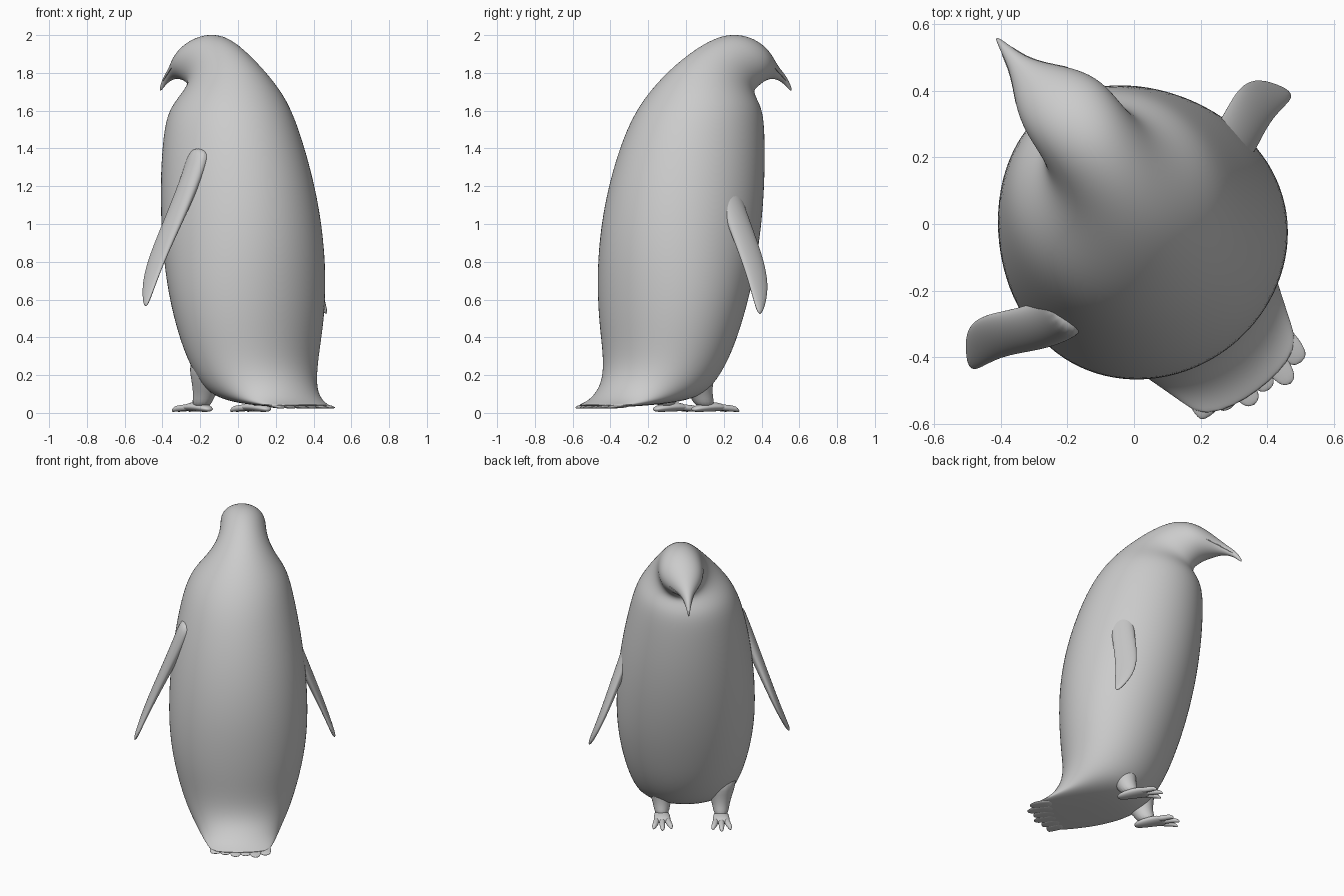
import bpy
import bmesh
from math import sin, cos, pi, radians
from mathutils import Vector

if "Cube" in bpy.data.objects:
    bpy.data.objects.remove(bpy.data.objects["Cube"])

TURN = radians(36.5)  # the bird looks off to one side

grey = bpy.data.materials.new("plain grey")
grey.use_nodes = True
tone = (0.6, 0.6, 0.6, 1)
grey.diffuse_color = tone
grey.node_tree.nodes["Principled BSDF"].inputs["Base Color"].default_value = tone


def loft(name, rings, sides=16, levels=2):
    """Skin elliptical rings given as (centre, half axis u, half axis v)."""
    bm = bmesh.new()
    angles = [2 * pi * i / sides for i in range(sides)]
    loops = []
    for centre, u, v in rings:
        centre, u, v = Vector(centre), Vector(u), Vector(v)
        loops.append([bm.verts.new(centre + u * cos(a) + v * sin(a)) for a in angles])
    for low, high in zip(loops, loops[1:]):
        for i in range(sides):
            j = (i + 1) % sides
            bm.faces.new((low[i], low[j], high[j], high[i]))
    bm.faces.new(loops[0][::-1])
    bm.faces.new(loops[-1])
    bmesh.ops.recalc_face_normals(bm, faces=bm.faces)
    mesh = bpy.data.meshes.new(name)
    bm.to_mesh(mesh)
    bm.free()
    mesh.shade_smooth()
    mesh.materials.append(grey)
    obj = bpy.data.objects.new(name, mesh)
    obj.rotation_euler.z = TURN
    bpy.context.collection.objects.link(obj)
    smooth = obj.modifiers.new("smooth", 'SUBSURF')
    smooth.levels = smooth.render_levels = levels
    return obj


def flat_loft(name, path, sides=8):
    """Loft along y through (position, half width, half height) stations."""
    return loft(name, [(p, (w, 0, 0), (0, 0, h)) for p, w, h in path], sides)


def torso_ring(z):
    """Back y, back z, front y, front z and half width of the barrel body."""
    rise = (z - .75) ** 2
    taper, lean = (.16, .28) if z > .75 else (.33, .14)
    front = .44 - .17 * (z - 1.5) ** 2
    return (lean * rise - .475, z, front, z, .44 - taper * rise)


# Beak tip over the crown to the nape: back point, front point (y, z), half width
head = [
    (.7, 1.71, .69, 1.7, .004), (.665, 1.775, .65, 1.74, .015),
    (.6, 1.83, .6, 1.765, .03), (.545, 1.88, .55, 1.77, .06),
    (.475, 1.94, .5, 1.76, .105), (.39, 1.99, .45, 1.745, .135),
    (.28, 2.01, .415, 1.72, .143), (.17, 1.985, .39, 1.7, .147),
    (.05, 1.925, .385, 1.68, .165), (-.08, 1.83, .39, 1.66, .215),
    (-.2, 1.7, .415, 1.62, .29)]
torso = [torso_ring(1.55 - .18 * i) for i in range(8)]
tail = [
    (-.468, .18, .09, .125, .32), (-.525, .11, -.02, .07, .275),
    (-.575, .07, -.2, .045, .24), (-.615, .05, -.4, .033, .205),
    (-.63, .04, -.57, .025, .175)]

rings = []
for back_y, back_z, front_y, front_z, width in head + torso + tail:
    # The head sits slightly to the left of the neck line
    x = .04 * min(1, 7 * width) * max(0, 2 * back_z - 3)
    back, front = Vector((x, back_y, back_z)), Vector((x, front_y, front_z))
    rings.append(((back + front) / 2, (front - back) / 2, (width, 0, 0)))
loft("body", rings, sides=24)

# Ragged tail feather tips
for k, reach in enumerate((-.6, -.62, -.655, -.645, -.67, -.635)):
    x = .062 * (k - 2.5)
    flat_loft("tail_feather", [((x * .9, -.48, .042), .05, .016),
                               ((x, -.58, .034), .045, .011),
                               ((x, reach, .026), .03, .005)])

for side, label in ((1, "left"), (-1, "right")):
    # Flipper: hangs out and down, bowed forward, tapering to the tip
    wing = []
    for step in range(9):
        t = step / 8
        x = side * (.29 + .34 * t) - .02
        y = .08 * sin(2.6 * t * t) - .05 + .045 * side
        z = 1.4 - (.86 + .02 * side) * t
        chord = .06 * (1 - t ** 8) + .015
        thick = side * (.045 - .035 * t)
        wing.append(((x, y, z), (0, chord, 0), (thick, 0, abs(thick) / 2)))
    loft(label + "_flipper", wing)

    # Short leg running into the belly
    x = .185 * side - .033
    y = -.012 - .01 * side
    leg = [(-.05, .3, .12), (-.03, .17, .085), (.01, .09, .052), (.04, .025, .048)]
    loft(label + "_leg", [((x, y + shift, z), (r, 0, 0), (0, r * 1.2, 0))
                          for shift, z, r in leg])

    # Foot pad with three toes
    flat_loft(label + "_foot_pad", [((x, y - .05, .018), .025, .012),
                                    ((x, y, .026), .045, .024),
                                    ((x, y + .09, .036), .058, .03),
                                    ((x, y + .16, .025), .06, .018)])
    for t in (-1, 0, 1):
        tip = y + .245 - .025 * abs(t)
        flat_loft(label + "_toe", [((x + .03 * t, y + .1, .03), .022, .02),
                                   ((x + .043 * t, y + .18, .024), .02, .018),
                                   ((x + .052 * t, tip - .02, .02), .017, .015),
                                   ((x + .055 * t, tip, .009), .005, .006)])

    # Mouth seam along the side of the beak
    seam = [c + u * .25 + Vector(w) * side * .95 for c, u, w in rings[1:5]]
    loft(label + "_mouth_seam", [(p, (.004, 0, 0), (0, 0, .003)) for p in seam],
         sides=6, levels=1)
